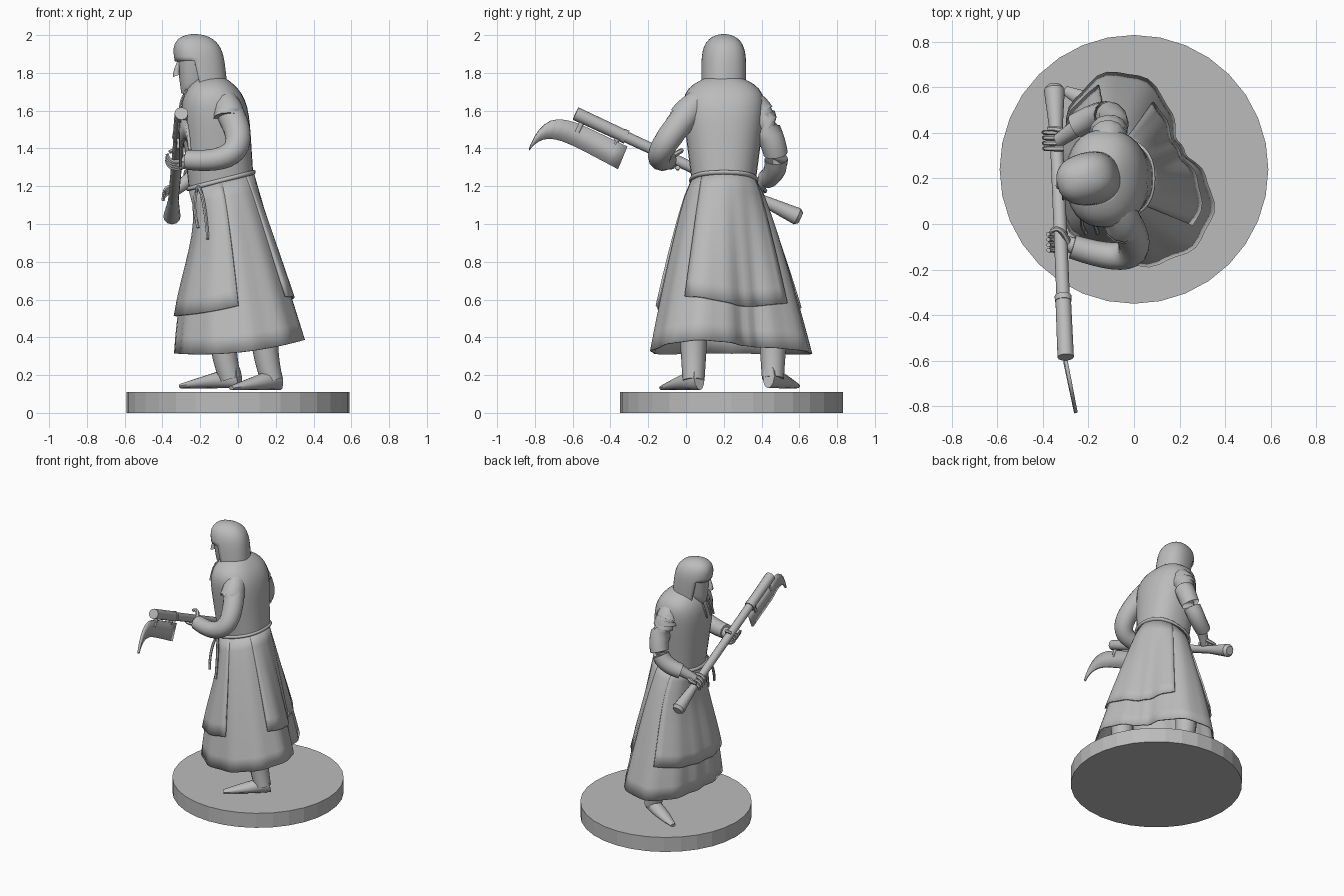
import bpy, bmesh, math
from mathutils import Vector

if "Cube" in bpy.data.objects:
    bpy.data.objects.remove(bpy.data.objects["Cube"])

grey = bpy.data.materials.new("plain grey")
grey.use_nodes = True
colour = (.5, .5, .5, 1)
grey.diffuse_color = colour
grey.node_tree.nodes["Principled BSDF"].inputs["Base Color"].default_value = colour


def finish(mesh_data, name, smooth=True, thickness=0):
    """Turn a bmesh into a named, shaded object."""
    bmesh.ops.recalc_face_normals(mesh_data, faces=mesh_data.faces)
    mesh = bpy.data.meshes.new(name)
    mesh_data.to_mesh(mesh)
    mesh_data.free()
    part = bpy.data.objects.new(name, mesh)
    bpy.context.collection.objects.link(part)
    mesh.materials.append(grey)
    if thickness:
        modifier = part.modifiers.new("Thickness", 'SOLIDIFY')
        modifier.thickness, modifier.offset = thickness, 0
    if smooth:
        bpy.ops.object.select_all(action='DESELECT')
        part.select_set(True)
        bpy.context.view_layer.objects.active = part
        bpy.ops.object.shade_smooth_by_angle(angle=math.radians(45))


def loft(name, rings, closed=True, cap_start=True, cap_end=True, thickness=0, keep=None):
    """Skin a list of point rings; keep(centre) drops unwanted faces."""
    mesh_data = bmesh.new()
    rows = [[mesh_data.verts.new(point) for point in ring] for ring in rings]
    count = len(rows[0])
    for lower, upper in zip(rows, rows[1:]):
        for i in range(count if closed else count - 1):
            j = (i + 1) % count
            face = mesh_data.faces.new((lower[i], lower[j], upper[j], upper[i]))
            if keep and not keep(face.calc_center_median()):
                mesh_data.faces.remove(face)
    if cap_start:
        mesh_data.faces.new(rows[0])
    if cap_end:
        mesh_data.faces.new(rows[-1])
    finish(mesh_data, name, True, thickness)


def tube(name, points, widths, heights, sides=12):
    """Elliptical tube along a path."""
    rings, last = [], len(points) - 1
    for i, (point, width, height) in enumerate(zip(points, widths, heights)):
        ahead = (points[min(i + 1, last)] - points[max(i - 1, 0)]).normalized()
        across = ahead.cross(Vector((1, 0, 0) if abs(ahead.z) > .9 else (0, 0, 1))).normalized()
        upward = across.cross(ahead)
        turns = [math.tau * k / sides for k in range(sides)]
        rings.append([point + across * width * math.cos(turn) + upward * height * math.sin(turn)
                      for turn in turns])
    loft(name, rings)


def limb(name, start, middle, end, start_radius, end_radius, sides=12, samples=10):
    """Tapered tube bent smoothly through a middle joint."""
    start, middle, end = Vector(start), Vector(middle), Vector(end)
    control = middle * 2 - (start + end) / 2
    steps = [k / samples for k in range(samples + 1)]
    path = [start.lerp(control, t).lerp(control.lerp(end, t), t) for t in steps]
    radii = [start_radius + (end_radius - start_radius) * t for t in steps]
    tube(name, path, radii, radii, sides)


def oval(z, centre_x, radius_x, radius_y, tilt=0, turn=0, sides=32):
    """Slightly squared ring around the body axis, tilted in x and turned."""
    ring = []
    for k in range(sides):
        angle = math.tau * k / sides
        x, y = [math.copysign(abs(v) ** .85, v) for v in (math.cos(angle), math.sin(angle))]
        x, y = x * radius_x, y * radius_y
        ring.append((centre_x + x * math.cos(turn) - y * math.sin(turn),
                     body_y + x * math.sin(turn) + y * math.cos(turn), z + tilt * x))
    return ring


body_y = .2
waist = Vector((-.09, body_y))
hem_centre = Vector((.02, .24))
belt_tilt = .25

# Round base
disc = bmesh.new()
bmesh.ops.create_cone(disc, cap_ends=True, segments=32, radius1=.59, radius2=.59, depth=.11)
bmesh.ops.translate(disc, verts=disc.verts, vec=(0, hem_centre.y, .055))
finish(disc, "base", smooth=False)

# Legs and pointed shoes
for side, x, y, sole, toe in (("left", .18, .04, .12, Vector((-.22, -.17, 0))),
                              ("right", -.04, .46, .13, Vector((-.27, .13, 0)))):
    ankle = Vector((x, y, sole))
    limb(side + "_leg", (x - .04, y, .5), (x - .035, y, .34), (x, y, sole + .05), .08, .058)
    steps = [k / 10 for k in range(11)]
    heights = [.05 * (1 - t) + .012 for t in steps]
    widths = [(.06 - .025 * t) * math.sin(math.pi * (.1 + .8 * t)) ** .5 for t in steps]
    path = [ankle + toe * (1.15 * t - .17) + Vector((0, 0, h)) for t, h in zip(steps, heights)]
    tube(side + "_shoe", path, widths, heights)


def hem_radius(angle):
    """Lopsided, lightly pleated outline of the hem."""
    return (.36 + .06 * math.cos(angle + math.radians(146))
            + .07 * math.cos(2 * angle + math.radians(140))
            + .03 * math.cos(3 * angle + math.radians(66)) + .008 * math.cos(angle * 13))


def cloth(degrees, drop, offset=0):
    """Point on the skirt, from waist (drop 0) to hem (drop 1)."""
    angle = math.radians(degrees)
    outward = Vector((math.cos(angle), math.sin(angle)))
    top = waist + outward * (.168 + offset)
    hem = hem_centre + outward * (hem_radius(angle) + offset)
    top_z = 1.23 + belt_tilt * (top.x - waist.x)
    hem_z = .32 + hem.x / 10 + hem.x ** 2 / 4
    point = top.lerp(hem, drop ** (.78 + .2 * max(0, outward.x)))
    pinch = max(0, -outward.x) * drop * (1 - drop) ** 3 / 2
    return (point.x + pinch, point.y, top_z + (hem_z - top_z) * drop)


def apron(name, first, last, length, offset):
    """Loose cloth panel lying over the skirt, longest in the middle."""
    columns, rows = 20, 8
    loft(name, [[cloth(first + (last - first) * k / columns,
                       length * row / rows * (1 + .06 * math.sin(math.pi * k / columns)),
                       offset * row / rows)
                 for k in range(columns + 1)] for row in range(rows + 1)],
         closed=False, cap_start=False, cap_end=False, thickness=.012)


# Skirt and the two aprons
loft("underskirt", [[cloth(k * 6, row / 10) for k in range(60)] for row in range(11)],
     cap_start=False, cap_end=False, thickness=.01)
apron("front_apron", 112, 271, .73, .02)
apron("back_apron", -42, 74, .73, .015)

# Tunic body, widening to the shoulders and closing at the neck
rings = []
for k in range(15):
    t = math.sin(math.pi / 2 * k / 14)
    rings.append(oval(1.23 + .54 * t, waist.x - .05 * t, (.17 + .02 * t) * (1 - .6 * t ** 7),
                      (.17 + .07 * t) * (1 - .58 * t ** 10), belt_tilt * (1 - t) ** 2))
loft("tunic", rings)

# Belt with two hanging ends
rings = []
for k in range(7):
    turn = math.pi * k / 6
    radius = .172 + .012 * math.sin(turn)
    rings.append(oval(1.23 + .012 * math.cos(turn), waist.x, radius, radius, belt_tilt))
loft("belt", rings, cap_start=False, cap_end=False)
for name, x, z in (("long_belt_end", -.16, .92), ("short_belt_end", -.21, .98)):
    limb(name, (-.21, .05, 1.2), (x - .02, .01, 1.1), (x, -.04, z), .01, .009, 6)

# Face, nose and neck
head_turn = math.radians(15)
rings = []
for k in range(9):
    t = k / 8
    radius = .045 + .06 * t ** .4
    rings.append(oval(1.69 + .23 * t, radius - .3 - .03 * t, radius, radius - .012,
                      turn=head_turn))
loft("face", rings)
limb("nose", (-.312, .17, 1.86), (-.325, .17, 1.81), (-.325, .17, 1.785), .01, .02, 8)
limb("neck", (-.13, body_y, 1.66), (-.16, body_y, 1.73), (-.19, body_y, 1.8), .09, .075)


def outside_face(centre):
    """True for hood faces that do not cover the face opening."""
    rise = centre.z - 1.69
    forward = centre.x + .17 + rise * .22 + (centre.y - body_y) * .27
    return rise > .17 or forward > -.044 - rise / 25


# Hood, open around the face
rings = []
for k in range(17):
    t = math.sin(math.pi / 2 * k / 16)
    dome = (1.01 - t ** 6) ** .5
    rings.append(oval(1.69 + .31 * t, -.17 - .06 * t, (.11 + .03 * t) * dome, .11 * dome,
                      turn=head_turn))
loft("hood", rings, cap_start=False, thickness=.01, keep=outside_face)

# Neck laces
for name, y in (("left_lace", .13), ("middle_lace", .16), ("right_lace", .21)):
    limb(name, (-.27, y, 1.71), (-.3, y, 1.65), (-.31, y - .02, 1.57), .008, .007, 6)

# Arms with short shoulder caps
for side, neck, shoulder, elbow, wrist in (
        ("left", (-.09, .11, 1.67), (-.055, .03, 1.61), (-.02, -.13, 1.39), (-.27, -.1, 1.34)),
        ("right", (-.13, .3, 1.67), (-.115, .37, 1.61), (-.11, .475, 1.37), (-.26, .43, 1.24))):
    cap_end = Vector(shoulder).lerp(Vector(elbow), .25)
    limb(side + "_shoulder_cap", neck, shoulder, cap_end, .07, .085)
    limb(side + "_arm", shoulder, elbow, wrist, .075, .053, samples=14)

butt_point, head_point = Vector((-.35, .59, 1.04)), Vector((-.3, -.585, 1.585))


def along(t):
    return butt_point.lerp(head_point, t)


# Polearm shaft in turned sections
for name, start, end, start_radius, end_radius in (
        ("shaft", 0, 1, .028, .03), ("butt", 0, .16, .046, .028), ("butt_cap", -.015, 0, .03, .046),
        ("socket", .77, 1, .034, .036), ("collar", .77, .79, .037, .037)):
    limb(name, along(start), along((start + end) / 2), along(end), start_radius, end_radius)

# Hooked blade with two tangs
pairs = []
for k in range(15):
    t = math.sin(math.pi / 2 * k / 14)
    y, spine = -.31 - .52 * t, 1.41 + .25 * t - .26 * t ** 6
    x = -.305 + max(0, t - .5) / 10
    pairs.append([(x, y, spine), (x, y - .05 * (1 - t), spine - .01 - .11 * (1 - t ** 6))])
loft("blade", pairs, closed=False, cap_start=False, cap_end=False, thickness=.016)
for name, t in (("lower_tang", .8), ("upper_tang", .96)):
    root = along(t)
    limb(name, root, root + Vector((0, -.02, -.04)), root + Vector((0, -.04, -.08)), .015, .015, 8)

# Hands: palm, thumb and fingers curled past the shaft
for side, t, sign, wrist in (("left", .57, -1, Vector((-.25, -.1, 1.34))),
                             ("right", .19, 1, Vector((-.24, .43, 1.25)))):
    grip = along(t)
    knuckle = grip + Vector((.01, 0, .035 * sign))
    limb(side + "_palm", wrist, wrist.lerp(knuckle, .5), knuckle, .04, .03)
    limb(side + "_thumb", wrist.lerp(grip, .5), grip + Vector((0, .05, .035)),
         grip + Vector((-.04, .05, .03)), .015, .01, 6)
    for k, finger in enumerate(("first", "second", "third", "fourth")):
        knuckle = along(t + k / 50 - .03)
        limb(side + "_" + finger + "_finger", knuckle + Vector((.03, 0, .035 * sign)),
             knuckle + Vector((-.03, 0, .035 * sign)), knuckle + Vector((-.055, 0, -.005 * sign)),
             .013, .01, 6)
